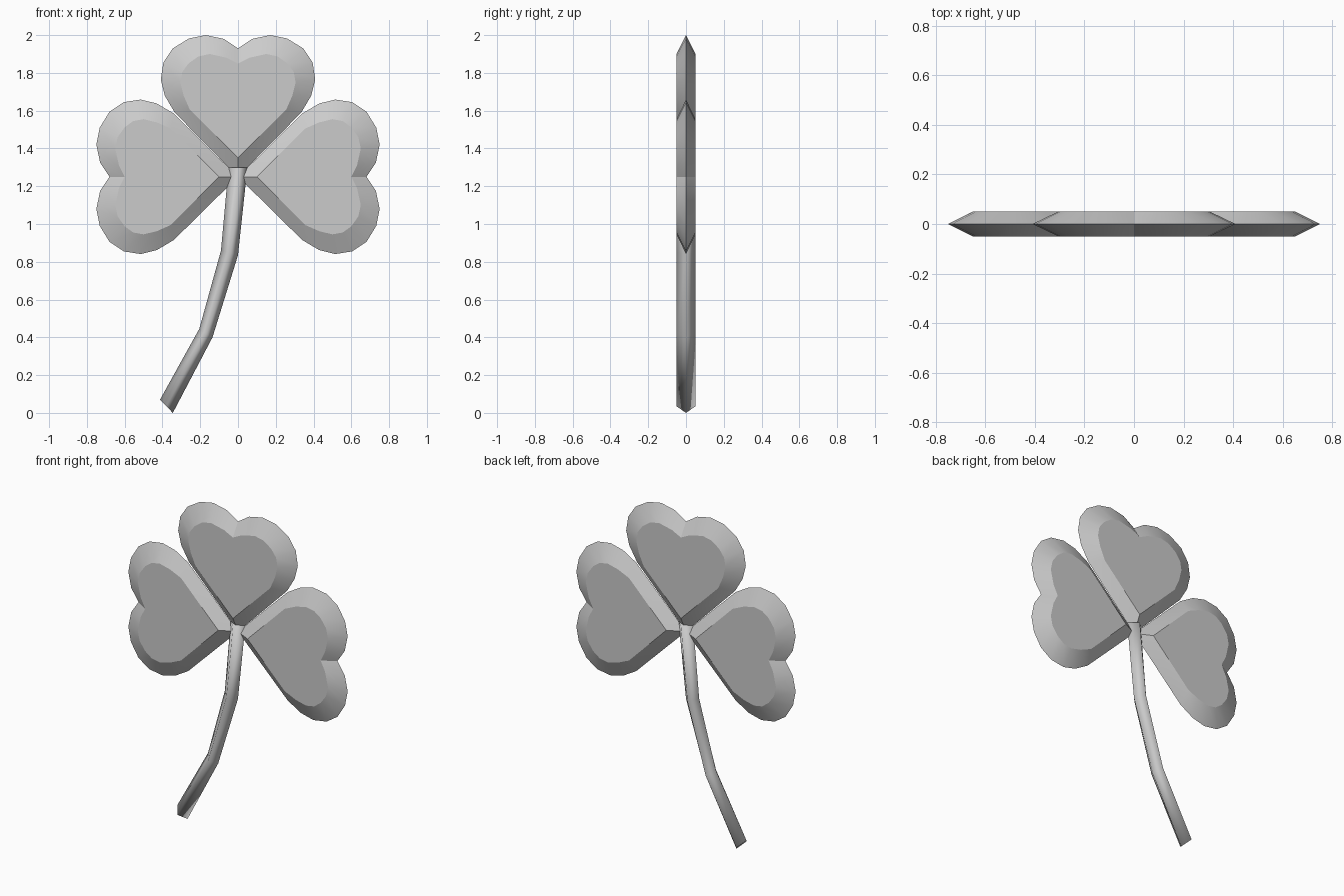
import bpy, bmesh, math

if "Cube" in bpy.data.objects:
    bpy.data.objects.remove(bpy.data.objects["Cube"])

HUB = 1.25   # height where the three leaflets meet
T = 0.05     # half thickness

# Right half of the heart: (half width, distance from hub), from tip to notch
RIM = [(0, 0), (.335, .34), (.388, .43), (.409, .515), (.395, .605),
       (.345, .68), (.26, .732), (.17, .75), (.075, .73), (0, .68)]
FACE = [(0, .10), (.255, .355), (.288, .43), (.305, .50), (.295, .555),
        (.262, .60), (.21, .637), (.15, .65), (.06, .63), (0, .60)]


def finish(name, bm, angle):
    bmesh.ops.recalc_face_normals(bm, faces=bm.faces)
    me = bpy.data.meshes.new(name)
    bm.to_mesh(me)
    bm.free()
    ob = bpy.data.objects.new(name, me)
    bpy.context.collection.objects.link(ob)
    bpy.ops.object.select_all(action='DESELECT')
    ob.select_set(True)
    bpy.context.view_layer.objects.active = ob
    bpy.ops.object.shade_smooth_by_angle(angle=math.radians(angle))
    return ob


def bridge(bm, a, b):
    n = len(a)
    for i in range(n):
        j = (i + 1) % n
        bm.faces.new((a[i], a[j], b[j], b[i]))


def mirrored(half):
    return half + [(-u, v) for u, v in half[-2:0:-1]]


# Heart leaflet: sharp rim in the middle plane, bevelled to a flat face each side
def leaflet(name, turn):
    bm = bmesh.new()
    c, s = math.cos(turn), math.sin(turn)

    def ring(half, y):
        return [bm.verts.new((u * c + v * s, y, HUB - u * s + v * c))
                for u, v in mirrored(half)]
    rim = ring(RIM, 0)
    for y in (-T, T):
        face = ring(FACE, y)
        bridge(bm, rim, face)
        bm.faces.new(face)
    return finish(name, bm, 24)


leaflet("leaflet_top", 0)
leaflet("leaflet_right", math.pi / 2)
leaflet("leaflet_left", -math.pi / 2)

# Stem: diamond section swept through left/right edge stations
bm = bmesh.new()
rings = []
for xl, zl, xr, zr in [(-.413, .07, -.345, 0), (-.205, .445, -.135, .40),
                       (-.09, .86, 0, .835), (-.05, 1.30, .05, 1.30)]:
    xm, zm = (xl + xr) / 2, (zl + zr) / 2
    rings.append([bm.verts.new(p) for p in
                  ((xl, 0, zl), (xm, -T, zm), (xr, 0, zr), (xm, T, zm))])
for a, b in zip(rings, rings[1:]):
    bridge(bm, a, b)
bm.faces.new(rings[0])
bm.faces.new(rings[-1])
stem = finish("stem", bm, 180)
